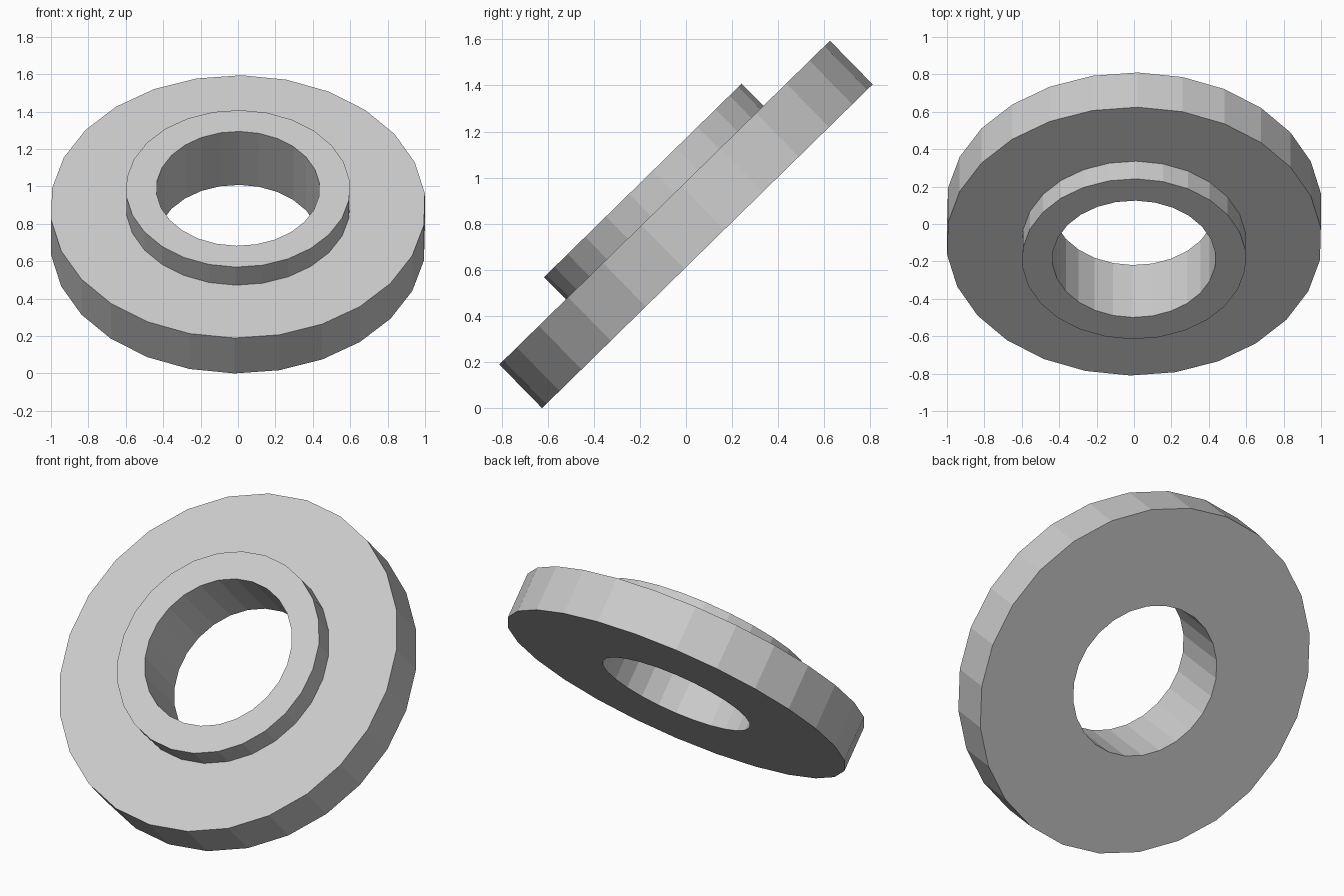
import bpy, bmesh
from math import sin, cos, radians, tau

if "Cube" in bpy.data.objects:
    bpy.data.objects.remove(bpy.data.objects["Cube"])

SIDES = 26
PHASE = radians(1.1)
TILT = radians(44.4)

# Closed cross-section (radius, height): wide flange, raised collar, through bore
profile = [(0.437, 0.0), (1.004, 0.0), (1.004, 0.265),
           (0.6, 0.265), (0.6, 0.4), (0.437, 0.4)]

# Revolve the cross-section into a flat-faced ring
bm = bmesh.new()
rings = []
for i in range(SIDES):
    a = PHASE + tau * i / SIDES
    rings.append([bm.verts.new((r * sin(a), r * cos(a), h)) for r, h in profile])
n = len(profile)
for i in range(SIDES):
    p, q = rings[i], rings[(i + 1) % SIDES]
    for j in range(n):
        k = (j + 1) % n
        bm.faces.new((p[j], p[k], q[k], q[j]))
bmesh.ops.recalc_face_normals(bm, faces=bm.faces)

mesh = bpy.data.meshes.new("collared_washer")
bm.to_mesh(mesh)
bm.free()

# Tilt the washer so its lowest corner rests on the ground
washer = bpy.data.objects.new("collared_washer", mesh)
bpy.context.collection.objects.link(washer)
washer.rotation_euler = (TILT, 0, 0)
washer.location = (0, 0.1325 * sin(TILT), 1.004 * sin(TILT))
